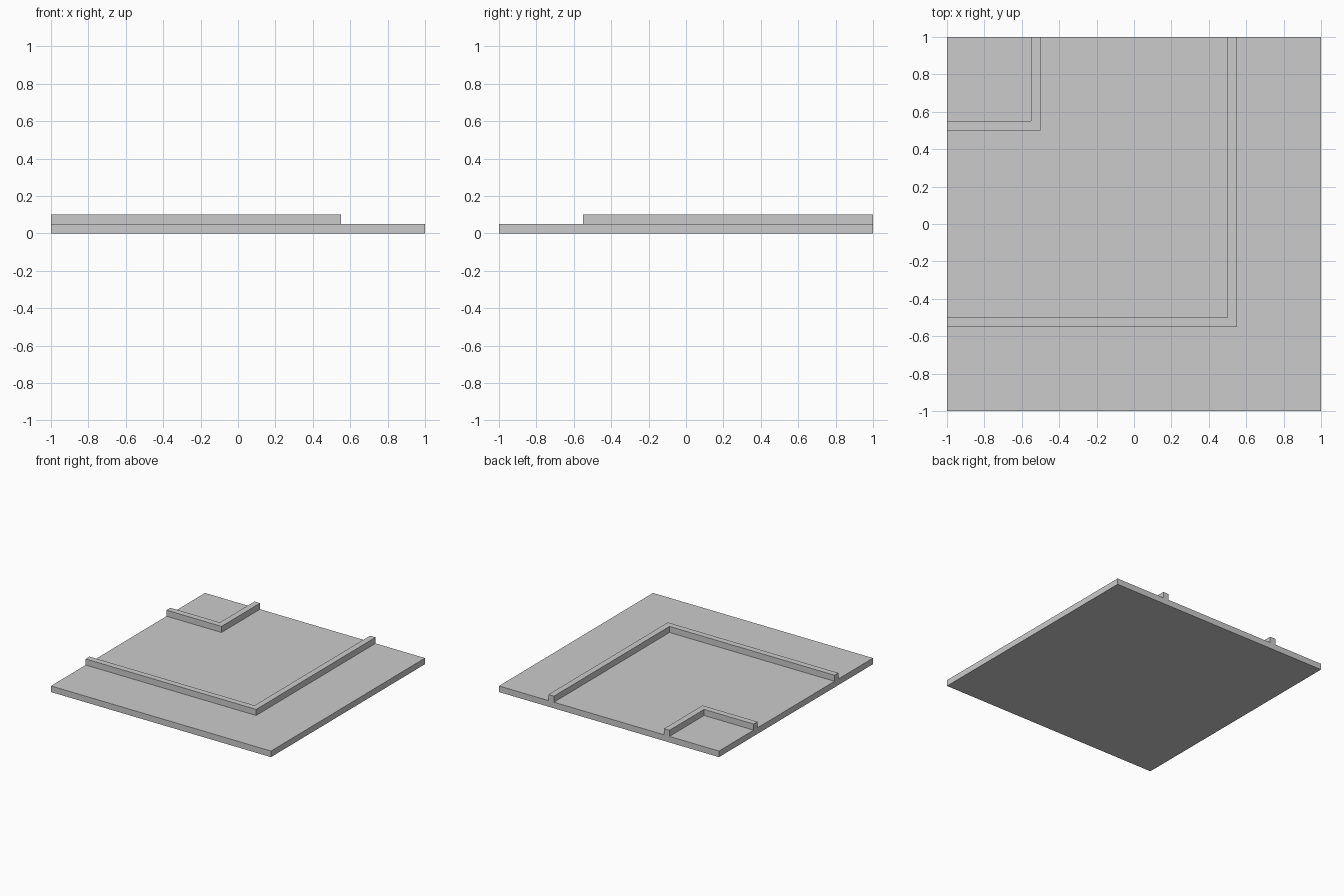
import bpy
import bmesh
import math

if "Cube" in bpy.data.objects:
    bpy.data.objects.remove(bpy.data.objects["Cube"])

PLATE = 0.05   # thickness of the slab
CURB = 0.05    # height of the curbs above it
LINES = [-0.55, -0.5, 0.5, 0.55, 1.0]   # band borders, measured from the back left corner

bm = bmesh.new()


def border(d):
    """Points of an L-shaped border: left edge, corner, back edge."""
    return [bm.verts.new((x, y, PLATE)) for x, y in ((-1, -d), (d, -d), (d, 1))]


# Top surface: corner pad, then nested L-shaped bands
rows = [border(d) for d in LINES]
pad = bm.faces.new(rows[0] + [bm.verts.new((-1, 1, PLATE))])
bands = [bm.faces.new(a + b[::-1]) for a, b in zip(rows, rows[1:])]
bmesh.ops.recalc_face_normals(bm, faces=bm.faces[:])

# Curbs: raise the two narrow bands and drop the faces left beneath them
curbs = [bands[0], bands[2]]
res = bmesh.ops.extrude_face_region(bm, geom=curbs)
bmesh.ops.translate(bm, vec=(0, 0, CURB),
                    verts=[g for g in res["geom"] if isinstance(g, bmesh.types.BMVert)])
bmesh.ops.delete(bm, geom=[f for f in curbs if f.is_valid], context='FACES_ONLY')

# Slab sides and underside
rim = [e for e in bm.edges if e.is_boundary]
res = bmesh.ops.extrude_edge_only(bm, edges=rim)
low = [g for g in res["geom"] if isinstance(g, bmesh.types.BMVert)]
bmesh.ops.translate(bm, vec=(0, 0, -PLATE), verts=low)
bmesh.ops.holes_fill(bm, edges=[e for e in bm.edges if e.is_boundary], sides=0)

# Merge flush faces so the curb ends run into the slab sides
bmesh.ops.recalc_face_normals(bm, faces=bm.faces[:])
bmesh.ops.dissolve_limit(bm, angle_limit=math.radians(1),
                         verts=bm.verts[:], edges=bm.edges[:])

mesh = bpy.data.meshes.new("road_corner_tile")
bm.to_mesh(mesh)
bm.free()
bpy.context.collection.objects.link(bpy.data.objects.new("road_corner_tile", mesh))
